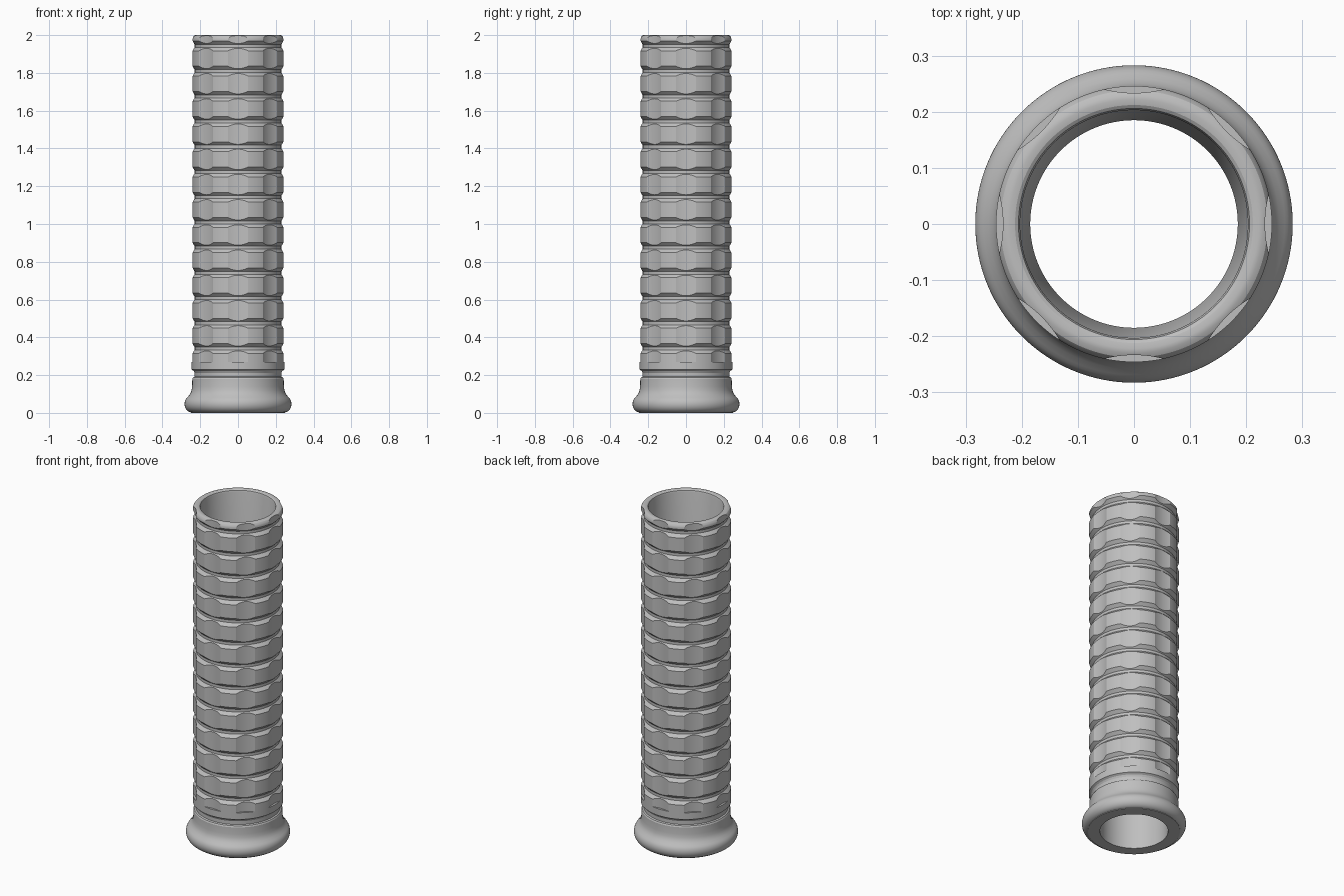
import bpy, bmesh, math

if "Cube" in bpy.data.objects:
    bpy.data.objects.remove(bpy.data.objects["Cube"])

SEG = 128          # lathe segments
PITCH = 0.1335     # spacing of the grip grooves

# One plain material
grey = bpy.data.materials.new("plain grey")
grey.diffuse_color = (0.52, 0.52, 0.52, 1)
grey.use_nodes = True
grey.node_tree.nodes["Principled BSDF"].inputs["Base Color"].default_value = grey.diffuse_color


def make_object(name, bm):
    bmesh.ops.recalc_face_normals(bm, faces=bm.faces)
    mesh = bpy.data.meshes.new(name)
    bm.to_mesh(mesh)
    bm.free()
    mesh.materials.append(grey)
    obj = bpy.data.objects.new(name, mesh)
    bpy.context.collection.objects.link(obj)
    return obj


def lathe(name, profile):
    """Spin a closed (radius, z) loop around the z axis."""
    bm = bmesh.new()
    rings = []
    for i in range(SEG):
        a = 2 * math.pi * i / SEG
        rings.append([bm.verts.new((r * math.cos(a), r * math.sin(a), z)) for r, z in profile])
    n = len(profile)
    for i in range(SEG):
        p, q = rings[i], rings[(i + 1) % SEG]
        for j in range(n):
            k = (j + 1) % n
            bm.faces.new((p[j], q[j], q[k], p[k]))
    return make_object(name, bm)


# Rounded flange at the foot, flaring in to the collar
profile = [(0.185, 0.0), (0.25, 0.0)]
for i in range(13):
    a = math.radians(-80 + 130 * i / 12)
    profile.append((0.243 + 0.04 * math.cos(a), 0.047 + 0.045 * math.sin(a)))
profile += [(0.259, 0.093), (0.251, 0.105), (0.246, 0.12), (0.243, 0.14), (0.242, 0.18)]
# Collar groove
profile += [(0.238, 0.188), (0.23, 0.192), (0.23, 0.212), (0.235, 0.222), (0.246, 0.23)]
# Ring grooves up the grip
for i in range(13):
    z = 0.341 + PITCH * i
    profile += [(0.246, z - 0.026), (0.229, z - 0.008), (0.229, z + 0.008), (0.246, z + 0.026)]
# Softened top rim, then the tapered bore closes the loop
profile += [(0.246, 1.98), (0.243, 1.988), (0.238, 1.995), (0.23, 1.999), (0.222, 2.0),
            (0.212, 1.998), (0.206, 1.994), (0.203, 1.985)]
grip = lathe("grip_sleeve", profile)

# Eight concave flutes, cut lengthwise above the collar
bm = bmesh.new()
ARC_R, ARC_C = 0.211, 0.4445
outline = []
for i in range(17):
    x = -0.075 + 0.15 * i / 16
    outline.append((x, ARC_C - math.sqrt(ARC_R ** 2 - x ** 2)))
outline += [(0.075, 0.3), (-0.075, 0.3)]
for k in range(8):
    a = k * math.pi / 4
    c, s = math.cos(a), math.sin(a)
    low, high = ([bm.verts.new((x * c - y * s, x * s + y * c, z)) for x, y in outline]
                 for z in (0.27, 2.1))
    bm.faces.new(low)
    bm.faces.new(high)
    for j in range(len(outline)):
        m = (j + 1) % len(outline)
        bm.faces.new((low[j], low[m], high[m], high[j]))
cutter = make_object("flute_cutter", bm)
cutter.hide_render = True

cut = grip.modifiers.new("flutes", 'BOOLEAN')
cut.operation = 'DIFFERENCE'
cut.solver = 'EXACT'
cut.object = cutter

# Bake the cut, drop the helper and smooth the round surfaces
bpy.context.view_layer.objects.active = grip
grip.select_set(True)
bpy.ops.object.modifier_apply(modifier=cut.name)
bpy.data.objects.remove(cutter)
bpy.ops.object.shade_smooth_by_angle(angle=math.radians(22))
